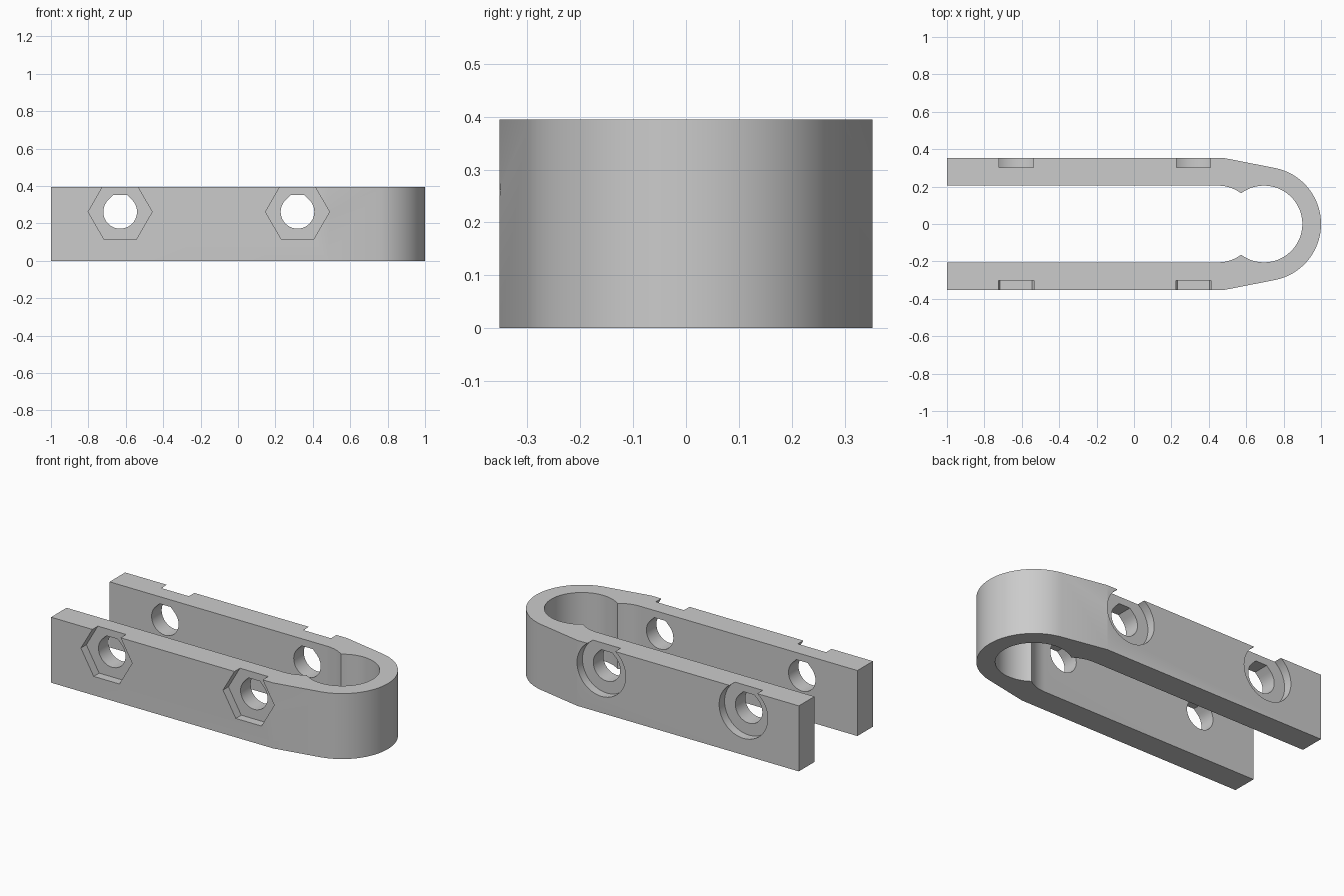
import bpy
import bmesh
from math import sin, cos, pi, radians, sqrt, acos, asin

if "Cube" in bpy.data.objects:
    bpy.data.objects.remove(bpy.data.objects["Cube"], do_unlink=True)

HEIGHT, HALF, INNER, OUTER = 0.395, 0.353, 0.205, 0.305
RING_X, SLOT_X = 0.695, 0.45
HOLE_Z, HOLE_R = 0.262, 0.09

grey = bpy.data.materials.new("light grey")
grey.use_nodes = True
colour = (0.6, 0.6, 0.6, 1)
grey.diffuse_color = colour
grey.node_tree.nodes["Principled BSDF"].inputs["Base Color"].default_value = colour


def arc(cx, cy, r, a0, a1, n):
    """Points on an arc from angle a0 to a1."""
    return [(cx + r * cos(a0 + (a1 - a0) * i / n),
             cy + r * sin(a0 + (a1 - a0) * i / n)) for i in range(n + 1)]


def prism(name, points, place_low, place_high):
    """Closed solid between two placements of the same outline."""
    bm = bmesh.new()
    low = [bm.verts.new(place_low(*p)) for p in points]
    high = [bm.verts.new(place_high(*p)) for p in points]
    bm.faces.new(low)
    bm.faces.new(high)
    for i in range(len(points)):
        j = (i + 1) % len(points)
        bm.faces.new((low[i], low[j], high[j], high[i]))
    bmesh.ops.recalc_face_normals(bm, faces=bm.faces)
    mesh = bpy.data.meshes.new(name)
    bm.to_mesh(mesh)
    bm.free()
    mesh.materials.append(grey)
    obj = bpy.data.objects.new(name, mesh)
    bpy.context.collection.objects.link(obj)
    return obj


def cross_prism(name, points, y0, y1):
    return prism(name, points, lambda x, z: (x, y0, z), lambda x, z: (x, y1, z))


# Clamp outline: outer half, then inner half, each mirrored in y
tangent = radians(79)
outer = [(-1, -HALF), (0.48, -HALF)] + arc(RING_X, 0, OUTER, -tangent, tangent, 48)
outer += [(0.48, HALF), (-1, HALF)]
half_gap = (RING_X - SLOT_X) / 2
cusp = acos(half_gap / INNER)
inner = [(-1, INNER)] + arc(SLOT_X, 0, INNER, pi / 2, cusp, 8)
inner += arc(RING_X, 0, INNER, pi - cusp, 0, 32)[1:]
inner += [(x, -y) for x, y in reversed(inner[:-1])]
clamp = prism("clamp_body", outer + inner,
              lambda x, y: (x, y, 0), lambda x, y: (x, y, HEIGHT))

# Bolt holes with flat-topped roofs, hexagonal nut pockets and round head pockets
cutters = []
for x in (-0.63, 0.318):
    flat = HOLE_R * (sqrt(2) - 1)
    bore = arc(x, HOLE_Z, HOLE_R, radians(135), radians(405), 30)
    bore += [(x + flat, HOLE_Z + HOLE_R), (x - flat, HOLE_Z + HOLE_R)]
    hexagon = arc(x, HOLE_Z, 0.171, 0, 2 * pi, 6)[:-1]
    disc = arc(x, HOLE_Z, 0.162, 0, 2 * pi, 48)[:-1]
    cutters += [cross_prism("bolt_hole_cutter", bore, -0.5, 0.5),
                cross_prism("nut_pocket_cutter", hexagon, -0.5, -HALF + 0.052),
                cross_prism("head_pocket_cutter", disc, HALF - 0.052, 0.5)]

bpy.ops.object.select_all(action="DESELECT")
bpy.context.view_layer.objects.active = clamp
clamp.select_set(True)
for cutter in cutters:
    cutter.hide_render = True
    cut = clamp.modifiers.new("cut", "BOOLEAN")
    cut.operation = "DIFFERENCE"
    cut.solver = "EXACT"
    cut.object = cutter
    bpy.ops.object.modifier_apply(modifier=cut.name)
    bpy.data.objects.remove(cutter, do_unlink=True)

bpy.ops.object.shade_smooth_by_angle(angle=radians(25))
